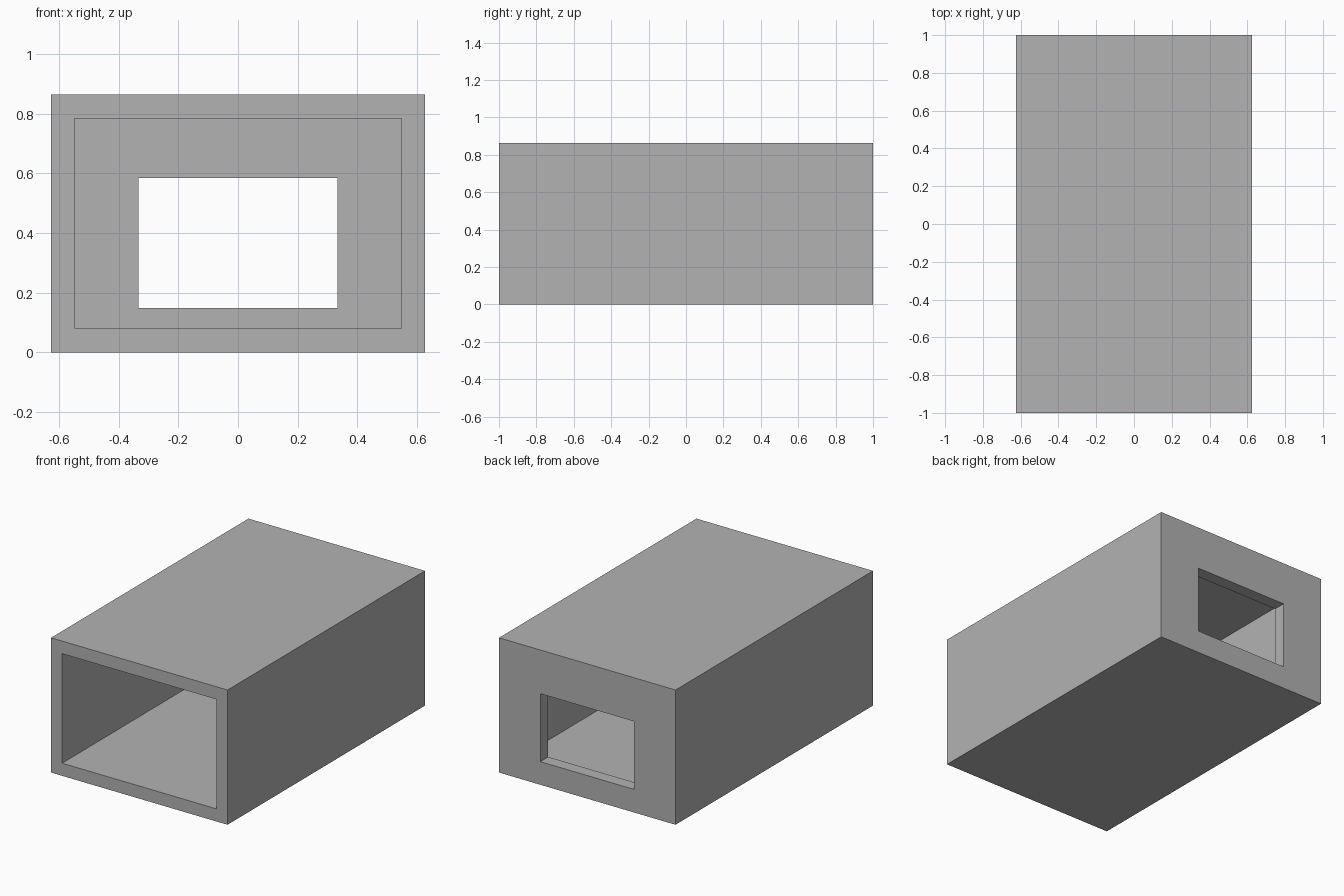
import bpy
import bmesh

old = bpy.data.objects.get("Cube")
if old:
    bpy.data.objects.remove(old, do_unlink=True)

# Plain grey material
grey = bpy.data.materials.new("plain_grey")
grey.use_nodes = True
colour = (0.448, 0.448, 0.448, 1)
grey.diffuse_color = colour
grey.node_tree.nodes["Principled BSDF"].inputs["Base Color"].default_value = colour

# Rectangular sections: half width, bottom, top
outer = (0.626, 0.0, 0.864)
cavity = (0.547, 0.081, 0.783)
window = (0.333, 0.148, 0.584)
front, back, inner_back = -1.0, 1.0, 0.92

bm = bmesh.new()


def ring(section, y):
    w, low, high = section
    corners = ((-w, low), (w, low), (w, high), (-w, high))
    return [bm.verts.new((x, y, z)) for x, z in corners]


# Sleeve: open front, cavity, back wall with a window, outer shell
rings = [ring(outer, front), ring(cavity, front), ring(cavity, inner_back),
         ring(window, inner_back), ring(window, back), ring(outer, back)]
for a, b in zip(rings, rings[1:] + rings[:1]):
    for i in range(4):
        j = (i + 1) % 4
        bm.faces.new((a[i], a[j], b[j], b[i]))
bmesh.ops.recalc_face_normals(bm, faces=bm.faces)

mesh = bpy.data.meshes.new("box_sleeve")
bm.to_mesh(mesh)
bm.free()
mesh.materials.append(grey)
bpy.context.collection.objects.link(bpy.data.objects.new("box_sleeve", mesh))
